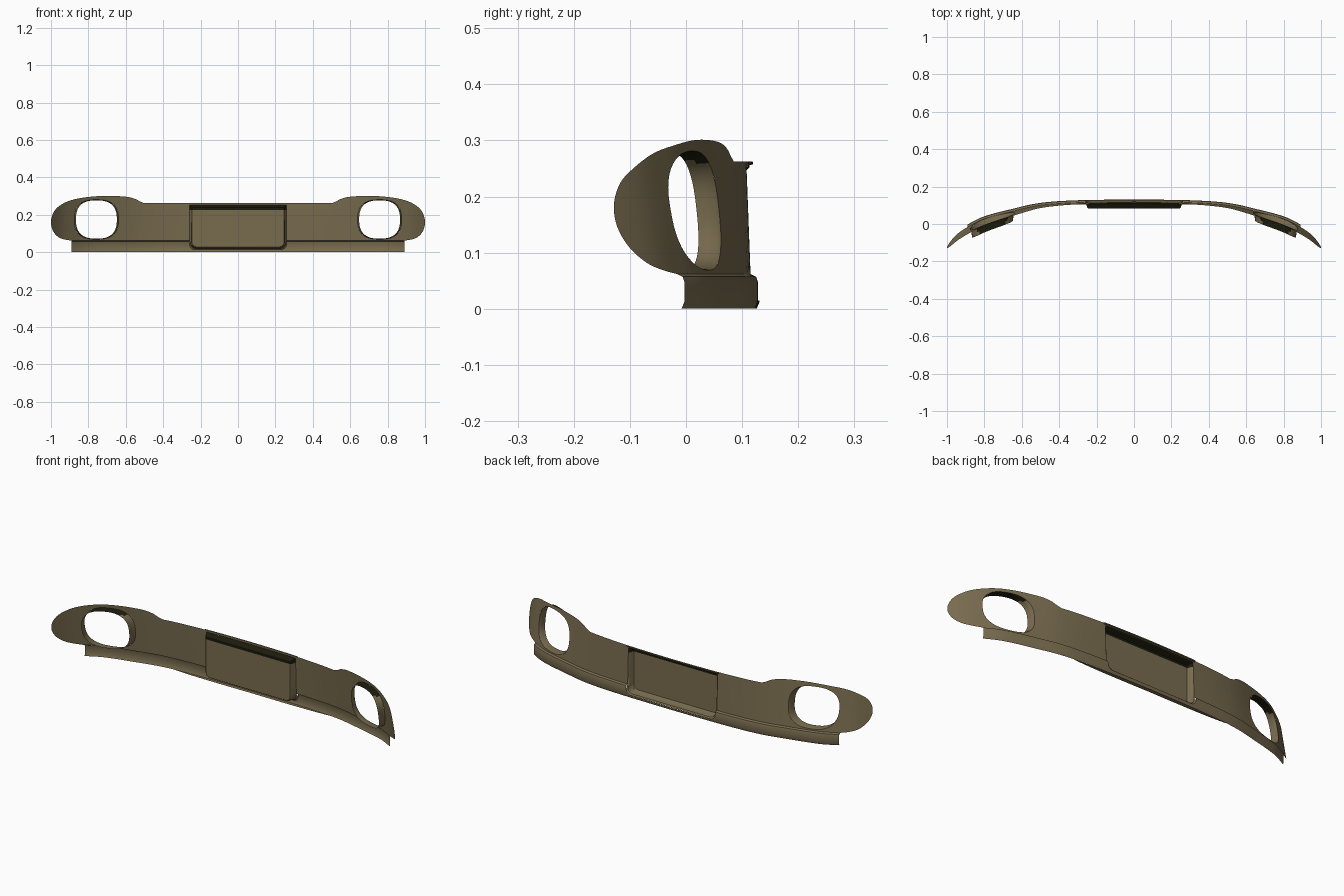
import bpy, bmesh, math
from mathutils import Vector

cube = bpy.data.objects.get("Cube")
if cube:
    bpy.data.objects.remove(cube)


def material(name, color):
    m = bpy.data.materials.new(name)
    m.use_nodes = True
    m.diffuse_color = (*color, 1)
    m.node_tree.nodes["Principled BSDF"].inputs["Base Color"].default_value = (*color, 1)
    return m


OLIVE = material("olive_tan", (0.19, 0.15, 0.078))
DARK = material("dark_olive", (0.012, 0.011, 0.004))


def spline(pts, t):
    """Point on a smooth curve through pts, t in segments."""
    i = min(int(t), len(pts) - 2)
    u = t - i
    a, b = Vector(pts[i]), Vector(pts[i + 1])
    p = Vector(pts[i - 1]) if i else a
    q = Vector(pts[i + 2]) if i + 2 < len(pts) else b
    return 0.5 * (2 * a + (b - p) * u + (2 * p - 5 * a + 4 * b - q) * u * u
                  + (3 * a - p - 3 * b + q) * u ** 3)


# Plan curve of the panel (x, y), sampled finely for lookup
PLAN = [(0, .118), (.3, .114), (.5, .10), (.65, .068), (.8, .028),
        (.89, -.016), (.95, -.055), (1.0, -.105)]
CURVE = [spline(PLAN, i / 20) for i in range(20 * (len(PLAN) - 1) + 1)]
# Section of the lower valance: (height, outward offset)
SECTION = [(0, .008), (.012, .013), (.048, .013), (.057, .010), (.062, 0), (.4, 0)]


def lerp_table(table, v):
    for a, b in zip(table, table[1:]):
        if v <= b[0]:
            return a[1] + (b[1] - a[1]) * (v - a[0]) / (b[0] - a[0])
    return table[-1][1]


def surface(x, z):
    lean = (.025 + .19 * x * x) * max(z - .06, 0)
    return Vector((x, lerp_table(CURVE, abs(x)) - lean + lerp_table(SECTION, z), z))


def loft(bm, rows, closed=False):
    """Skin a list of equally long rows of points."""
    vs = [[bm.verts.new(p) for p in r] for r in rows]
    n = len(rows[0])
    for r, s in zip(vs, vs[1:]):
        for j in range(n if closed else n - 1):
            k = (j + 1) % n
            bm.faces.new((r[j], r[k], s[k], s[j]))
    return vs


def finish(name, bm, mirror=True, axis=None, dark_above=None):
    """Weld, face outward (or toward an axis point), colour and shade."""
    bmesh.ops.remove_doubles(bm, verts=bm.verts, dist=1e-5)
    bm.normal_update()
    for f in bm.faces:
        c = f.calc_center_median()
        away = Vector((0, 1, 0)) if axis is None else axis - c
        if axis is not None and abs(f.normal.y) < .9:
            away.y = 0
        if f.normal.dot(away) < 0:
            f.normal_flip()
        if dark_above and c.z > dark_above:
            f.material_index = 1
    me = bpy.data.meshes.new(name)
    bm.to_mesh(me)
    bm.free()
    ob = bpy.data.objects.new(name, me)
    bpy.context.collection.objects.link(ob)
    me.materials.append(OLIVE)
    me.materials.append(DARK)
    if mirror:
        ob.modifiers.new("Mirror", "MIRROR").use_clip = True
    bpy.context.view_layer.objects.active = ob
    ob.select_set(True)
    bpy.ops.object.shade_smooth_by_angle(angle=math.radians(35))
    ob.select_set(False)
    return ob


def span(a, b, n):
    return [a + (b - a) * i / n for i in range(n + 1)]


def patch(name, xs, zs):
    bm = bmesh.new()
    loft(bm, [[surface(x, z) for x in xs] for z in zs])
    return finish(name, bm)


LOW, TOP, JOIN = .062, .262, .5
RX, RZ0, RZ1 = .26, .015, .252          # recess opening
VALANCE = [0, .012, .03, .048, .057, LOW]

# Central panels beside and around the plate recess
patch("side_panel", span(RX, JOIN, 10), span(LOW, TOP, 6))
patch("lower_valance", span(RX, .89, 26), VALANCE)
patch("recess_top_strip", span(0, RX, 8), [RZ1, TOP])
patch("recess_bottom_strip", span(0, RX, 8), [0, .012, RZ0])

# Inward flanges along the bottom and the top edge
bm = bmesh.new()
xs = span(0, .45, 12)
loft(bm, [[surface(x, 0) for x in xs],
          [surface(x, 0) - Vector((0, .02 * (1 - (x / .46) ** 4), 0)) for x in xs]])
finish("bottom_flange", bm)
bm = bmesh.new()
xs = span(0, .27, 8)
loft(bm, [[surface(x, z) + Vector((0, d, 0)) for x in xs]
          for z, d in ((TOP - .006, 0), (TOP - .005, .006), (TOP, .006), (TOP, 0))])
finish("top_lip", bm)

# Number plate recess, with rounded lower corners
R = .028
outline = [(-RX, z) for z in span(RZ1, LOW, 6)]
for sx, start in ((-1, math.pi), (1, 1.5 * math.pi)):
    for a in span(start, start + math.pi / 2, 6):
        outline.append((sx * (RX - R) + R * math.cos(a), RZ0 + R + R * math.sin(a)))
outline += [(RX, z) for z in span(LOW, RZ1, 6)]
outline += [(x, RZ1) for x in span(RX, -RX, 12)[1:-1]]
mid = Vector((0, 0, (RZ0 + RZ1) / 2))


def inset(x, z, s, y):
    return Vector((x * (1 - s / RX), y, mid.z + (z - mid.z) * (1 - s / .12)))


bm = bmesh.new()
rows = [[surface(x, z) for x, z in outline]]
rows.append([inset(p.x, p.z, .006, p.y - .006) for p in rows[0]])
rows += [[inset(x, z, s, y) for x, z in outline] for s, y in ((.010, .088), (.014, .083))]
vs = loft(bm, rows, closed=True)
bm.faces.new(vs[-1])
# Corner fillers close the square opening around the rounded corners
for sx in (-1, 1):
    corner = surface(sx * RX, RZ0)
    arc = [surface(sx * (RX - R + R * math.cos(a)), RZ0 + R - R * math.sin(a))
           for a in span(0, math.pi / 2, 6)]
    for p, q in zip(arc, arc[1:]):
        bm.faces.new([bm.verts.new(v) for v in (corner, p, q)])
bmesh.ops.bisect_plane(bm, geom=bm.verts[:] + bm.edges[:] + bm.faces[:], dist=1e-6,
                       plane_co=(0, 0, .226), plane_no=(0, 0, 1))
finish("plate_recess", bm, False, mid + Vector((0, .2, 0)), .226)

# Lamp wing: skin from the lamp opening out to the wing outline
EDGE = [(.89, LOW), (.93, .069), (.962, .082), (.988, .112), (1.0, .155), (.992, .20),
        (.965, .24), (.905, .274), (.82, .293), (.72, .301), (.61, .298), (.555, .287),
        (.525, .272), (JOIN, TOP)]
rim = [(x, LOW) for x in span(JOIN, .89, 20)[:-1]]
rim += [tuple(spline(EDGE, i / 5)) for i in range(5 * (len(EDGE) - 1) + 1)]
rim += [(JOIN, z) for z in span(TOP, LOW, 8)[1:-1]]
CX, CZ, HX, HZ = .757, .175, .118, .106


def lamp(a, sx=1, sz=1):
    c, s = math.cos(a), math.sin(a)
    r = (abs(c / HX) ** 2.6 + abs(s / HZ) ** 2.6) ** (-1 / 2.6)
    return CX + r * c * sx, CZ + r * s * sz


angles = [math.atan2(z - CZ, x - CX) for x, z in rim]
holes = [lamp(a) for a in angles]
bm = bmesh.new()
loft(bm, [[surface(h[0] + (p[0] - h[0]) * t, h[1] + (p[1] - h[1]) * t)
           for h, p in zip(holes, rim)] for t in span(0, 1, 7)], closed=True)
finish("lamp_wing", bm)

# Lamp tunnel running inward from the opening
bm = bmesh.new()
rows = []
for sx, sz, depth in ((1, 1, 0), (.97, .985, .006), (.95, .975, .022), (.925, .965, .04)):
    rows.append([])
    for a in span(0, 2 * math.pi, 56)[:-1]:
        p = surface(*lamp(a))
        x, z = lamp(a, sx, sz)
        rows[-1].append(Vector((x, p.y - depth, z)))
loft(bm, rows, closed=True)
finish("lamp_tunnel", bm, True, Vector((CX, 0, CZ)), .262)
